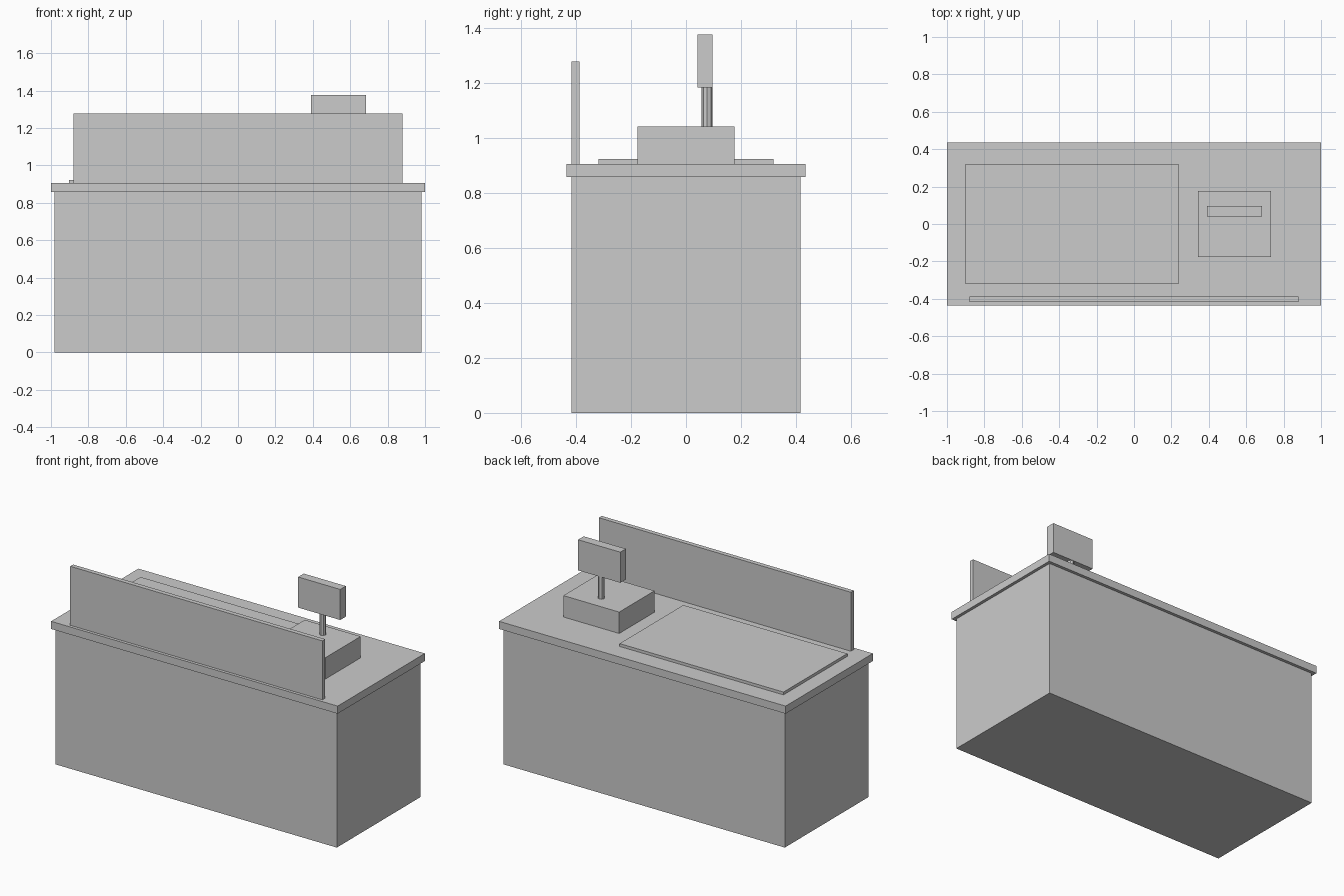
import bpy

cube = bpy.data.objects.get("Cube")
if cube:
    bpy.data.objects.remove(cube, do_unlink=True)

# One plain grey for everything
grey = bpy.data.materials.new("plain_grey")
grey.use_nodes = True
color = (0.6, 0.6, 0.6, 1)
grey.diffuse_color = color
grey.node_tree.nodes["Principled BSDF"].inputs["Base Color"].default_value = color


def box(name, x, y, z):
    """Box from (min, max) ranges on each axis."""
    ranges = (x, y, z)
    bpy.ops.mesh.primitive_cube_add(size=1, location=[(a + b) / 2 for a, b in ranges])
    ob = bpy.context.object
    ob.name = name
    ob.scale = [b - a for a, b in ranges]
    bpy.ops.object.transform_apply(location=False, rotation=False, scale=True)
    ob.data.materials.append(grey)


def both(half):
    return (-half, half)


base_top, counter_top, register_top, screen_bottom = 0.857, 0.905, 1.04, 1.182

# Counter
box("counter_base", both(0.981), both(0.416), (0, base_top))
box("countertop", both(1.0), both(0.435), (base_top, counter_top))

# Things standing on the counter
box("front_screen_panel", both(0.88), (-0.416, -0.387), (counter_top, 1.277))
box("counter_mat", (-0.903, 0.241), both(0.318), (counter_top, 0.923))
box("register_body", (0.343, 0.733), both(0.176), (counter_top, register_top))

# Display on its pole
box("register_display", (0.391, 0.685), (0.041, 0.097), (screen_bottom, 1.375))
bpy.ops.mesh.primitive_cylinder_add(
    vertices=8, radius=0.02, depth=screen_bottom - register_top,
    location=(0.538, 0.077, (register_top + screen_bottom) / 2))
pole = bpy.context.object
pole.name = "display_pole"
pole.data.materials.append(grey)
